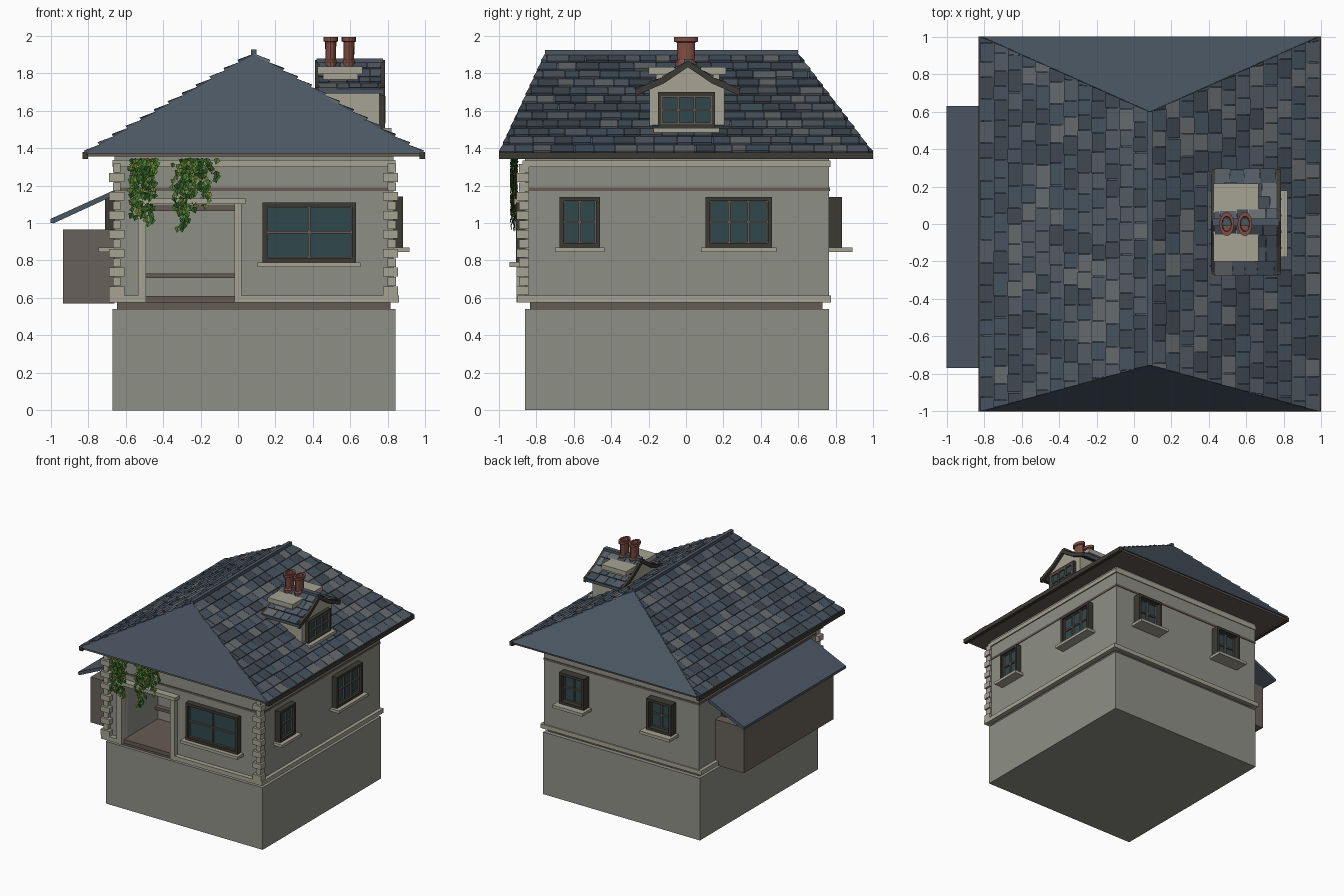
import bpy, bmesh, random
from mathutils import Vector

if "Cube" in bpy.data.objects:
    bpy.data.objects.remove(bpy.data.objects["Cube"])

random.seed(4)


def mat(name, r, g, b):
    m = bpy.data.materials.new(name)
    m.diffuse_color = (r, g, b, 1)
    m.use_nodes = True
    m.node_tree.nodes["Principled BSDF"].inputs["Base Color"].default_value = m.diffuse_color
    return m


WALL = mat("wall_grey", .27, .28, .24)
CREAM = mat("cream_stone", .38, .37, .29)
BROWN = mat("brown_wood", .13, .105, .085)
SHED = mat("shed_brown", .14, .12, .10)
DARK = mat("dark_frame", .045, .042, .033)
GLASS = mat("glass", .03, .065, .075)
POT = mat("terracotta", .22, .075, .055)
SLATE = mat("slate", .07, .095, .125)
TILES = [mat("tile_%d" % i, *c) for i, c in enumerate(
    [(.06, .085, .115), (.085, .105, .13), (.05, .065, .085), (.13, .145, .155)])]
LEAVES = [mat("leaf_%d" % i, *c) for i, c in enumerate(
    [(.04, .14, .02), (.08, .22, .03), (.02, .08, .015), (.2, .24, .04)])]


def finish(name, bm, mats, fix=True):
    if fix:
        bmesh.ops.recalc_face_normals(bm, faces=bm.faces)
    me = bpy.data.meshes.new(name)
    bm.to_mesh(me)
    bm.free()
    for m in mats:
        me.materials.append(m)
    ob = bpy.data.objects.new(name, me)
    bpy.context.collection.objects.link(ob)
    return ob


def hull(bm, low, high, index=0):
    """Closed solid between two matching outlines."""
    a, b = [[bm.verts.new(p) for p in ring] for ring in (low, high)]
    n = len(a)
    faces = [bm.faces.new(a[::-1]), bm.faces.new(b)]
    faces += [bm.faces.new((a[i], a[(i + 1) % n], b[(i + 1) % n], b[i])) for i in range(n)]
    for f in faces:
        f.material_index = index


def boxes(name, items, m):
    bm = bmesh.new()
    for x0, x1, y0, y1, z0, z1 in items:
        q = [(x0, y0), (x1, y0), (x1, y1), (x0, y1)]
        hull(bm, [(x, y, z0) for x, y in q], [(x, y, z1) for x, y in q])
    return finish(name, bm, [m])


def prism(name, pts, axis, a, b, m):
    """Extrude an outline along x (points are y,z) or y (points are x,z)."""
    put = (lambda p, d: (d, p[0], p[1])) if axis == 'x' else (lambda p, d: (p[0], d, p[1]))
    bm = bmesh.new()
    hull(bm, [put(p, a) for p in pts], [put(p, b) for p in pts])
    return finish(name, bm, [m])


def ring(x0, x1, y0, y1, z0, z1, t=.05):
    return [(x0, x1, y0, y0 + t, z0, z1), (x0, x1, y1 - t, y1, z0, z1),
            (x0, x0 + t, y0 + t, y1 - t, z0, z1), (x1 - t, x1, y0 + t, y1 - t, z0, z1)]


def tile_slope(name, eave_a, eave_b, ridge_a, ridge_b, rows, width, thick=.014):
    """Staggered slates covering a sloped quad, trimmed at its slanted ends."""
    ea, eb, ra, rb = map(Vector, (eave_a, eave_b, ridge_a, ridge_b))
    d = (eb - ea).normalized()
    up = ra - ea
    up -= d * up.dot(d)
    nrm = d.cross(up).normalized()
    if nrm.z < 0:
        nrm = -nrm
    length, la, lb = (eb - ea).length, (ra - ea).dot(d), (rb - ea).dot(d)
    bm = bmesh.new()
    for i in range(rows):
        t0, t1 = i / rows, (i + 1) / rows
        lim = [(la * t, length + (lb - length) * t) for t in (t0, t1)]
        s = -width * (.5 if i % 2 else 0)
        while s < length:
            e = s + width * random.uniform(.75, 1.25)
            c = [[min(max(v, lo), hi) for v in (s, e - .003)] for lo, hi in lim]
            s = e
            if c[0][1] - c[0][0] < .006:
                continue
            j = random.uniform(0, .006)
            p = [ea + d * c[0][0] + up * (t0 - .004), ea + d * c[0][1] + up * (t0 - .004),
                 ea + d * c[1][1] + up * t1, ea + d * c[1][0] + up * t1]
            lift = [thick + j, thick + j, .004, .004]
            hull(bm, p, [v + nrm * h for v, h in zip(p, lift)], random.choice((0, 0, 1, 1, 2, 2, 3)))
    finish(name, bm, TILES)


def window(name, face, plane, u0, u1, z0, z1, cols, rows, out=.05, sill=.085):
    """Framed window with glazing bars and a sill on one wall."""
    def at(a, b, o0, o1, c, d):
        o = sorted((plane + face[1] * o0, plane + face[1] * o1))
        return (a, b, *o, c, d) if face[0] == 'y' else (*o, a, b, c, d)
    f = .022
    boxes(name + "_frame", [at(u0, u1, -.02, out, z1 - f, z1), at(u0, u1, -.02, out, z0, z0 + f),
                            at(u0, u0 + f, -.02, out, z0 + f, z1 - f),
                            at(u1 - f, u1, -.02, out, z0 + f, z1 - f)], DARK)
    boxes(name + "_glass", [at(u0 + f, u1 - f, -.02, .018, z0 + f, z1 - f)], GLASS)
    us = [u0 + f + (u1 - u0 - 2 * f) * i / cols for i in range(cols + 1)]
    zs = [z0 + f + (z1 - z0 - 2 * f) * i / rows for i in range(rows + 1)]
    bars = [at(u - .006, u + .006, 0, .032, z0 + f, z1 - f) for u in us]
    bars += [at(u0 + f, u1 - f, 0, .03, z - .006, z + .006) for z in zs]
    boxes(name + "_bars", bars, BROWN)
    boxes(name + "_sill", [at(u0 - .025, u1 + .025, -.01, sill, z0 - .025, z0)], CREAM)


# Base and walls, with an open porch cut into the front
X0, X1, Y0, Y1 = -.66, .83, -.86, .765
boxes("base", [(-.67, .84, -.86, .765, 0, .54)], WALL)
boxes("base_joint", [(-.645, .815, -.835, .73, .54, .575)], BROWN)
boxes("house_back", [(X0, X1, -.4, Y1, .575, 1.36)], WALL)
prism("house_front", [(X0, .575), (-.49, .575), (-.49, 1.09), (-.02, 1.09), (-.02, .575),
                      (X1, .575), (X1, 1.36), (X0, 1.36)], 'y', Y0, -.4, WALL)

# Porch
boxes("porch_floor", [(-.49, -.02, -.87, -.4, .575, .61)], BROWN)
boxes("porch_rail", [(-.49, -.02, -.44, -.4, .705, .73), (-.49, -.02, -.85, -.8, 1.065, 1.1)], BROWN)
boxes("porch_posts", [(-.535, -.49, -.905, -.82, .575, 1.1), (-.02, .02, -.905, -.82, .575, 1.1)], CREAM)
boxes("porch_lintel", [(-.55, .04, -.92, -.82, 1.1, 1.13)], CREAM)

# String courses and corner stones
foot = ring(-.69, .86, -.9, .775, .575, .612)
foot[0] = (-.69, -.535, -.9, -.85, .575, .612)
boxes("foot_moulding", foot + [(.02, .86, -.9, -.85, .575, .612)], CREAM)
boxes("top_moulding", ring(-.67, .84, -.875, .772, 1.3, 1.335), CREAM)
boxes("middle_band", ring(-.665, .835, -.865, .77, 1.172, 1.19), BROWN)
stones = []
for i in range(14):
    z = .614 + i * .0505
    g = .022 if i % 2 else 0
    stones += [(-.69 + g, -.605 - g, -.905 + g / 2, -.84, z, z + .046),
               (.775 + g, .855 - g / 2, -.905 + g / 2, -.84, z, z + .046)]
boxes("corner_stones", stones, CREAM)

# Windows
window("front_window", ('y', -1), Y0, .13, .63, .79, 1.11, 2, 2)
for side, sgn, plane in (("right", 1, X1), ("left", -1, X0)):
    window(side + "_small_window", ('x', sgn), plane, -.675, -.46, .87, 1.14, 2, 2)
    window(side + "_wide_window", ('x', sgn), plane, .105, .46, .87, 1.14, 3, 2)
for i, x in enumerate((.52, -.32)):
    window("back_window_%d" % i, ('y', 1), Y1, x - .12, x + .12, .87, 1.14, 2, 2, .07, .125)

# Hip roof
EX0, EX1, RX, EZ, RZ = -.81, .98, .085, 1.372, 1.9
bm = bmesh.new()
low = [bm.verts.new(p) for p in ((EX0, -1, EZ), (EX1, -1, EZ), (EX1, 1, EZ), (EX0, 1, EZ))]
ra, rb = bm.verts.new((RX, -.755, RZ)), bm.verts.new((RX, .6, RZ))
for f in ((low[0], low[1], ra), (low[1], low[2], rb, ra), (low[2], low[3], rb), (low[3], low[0], ra, rb), low[::-1]):
    bm.faces.new(f)
finish("main_roof", bm, [SLATE])
boxes("soffit", [(EX0, EX1, -.99, .99, 1.355, 1.371)], BROWN)
boxes("gutters", [(-.83, -.8, -1, 1, 1.342, 1.378), (.968, .998, -1, 1, 1.342, 1.378)], DARK)
boxes("ridge_cap", [(RX - .015, RX + .015, -.755, .6, 1.89, 1.925)], SLATE)
for name, x in (("right", EX1), ("left", EX0)):
    tile_slope(name + "_slates", (x, -1, EZ), (x, 1, EZ), (RX, -.755, RZ), (RX, .6, RZ), 12, .1)

# Lean-to on the left
boxes("shed", [(-.935, -.66, -.69, .54, .57, .965)], SHED)
prism("shed_roof", [(-1, 1.0), (-.985, .998), (-.655, 1.15), (-.655, 1.178), (-1, 1.022)], 'y', -.77, .63, SLATE)

# Dormer
C = .01
prism("dormer_wall", [(-.195, 1.485), (.205, 1.485), (.205, 1.735), (C, 1.845), (-.195, 1.735)], 'x', .425, .755, CREAM)
window("dormer_window", ('x', 1), .755, -.15, .155, 1.508, 1.7, 3, 2, .03, .065)


def gable(drop, lift=0):
    half = [(.28, 1.71), (.13, 1.775), (0, 1.863)]
    top = [(C + s * y, z + lift) for s, h in ((-1, half), (1, half[1::-1])) for y, z in h]
    return top + [(y, z - drop) for y, z in top[::-1]]


prism("dormer_roof", gable(.02), 'x', .42, .775, SLATE)
prism("dormer_front_board", gable(.036, .006), 'x', .762, .785, DARK)
prism("dormer_back_board", gable(.036, .006), 'x', .41, .432, DARK)
for s in (-1, 1):
    y0, y1 = C + s * .28, C + s * .13
    boxes("dormer_eave", [(.41, .785, min(y0, y0 - s * .025), max(y0, y0 - s * .025), 1.69, 1.722)], DARK)
    tile_slope("dormer_low_slates", (.432, y0, 1.71), (.762, y0, 1.71), (.432, y1, 1.775), (.762, y1, 1.775), 2, .08, .01)
    tile_slope("dormer_high_slates", (.432, y1, 1.775), (.762, y1, 1.775), (.432, C, 1.863), (.762, C, 1.863), 2, .08, .01)
boxes("dormer_ridge", [(.42, .775, C - .02, C + .02, 1.855, 1.878)], SLATE)

# Chimney with two oval hollow pots
boxes("chimney_stack", [(.455, .64, -.16, .18, 1.345, 1.8)], CREAM)
boxes("chimney_cap", [(.425, .665, -.2, .215, 1.795, 1.835)], CREAM)
PROFILE = [(.034, 1.83), (.034, 1.86), (.028, 1.87), (.03, 1.965), (.039, 1.97), (.039, 1.993), (.025, 1.993), (.022, 1.86)]
for i, x in enumerate((.495, .592)):
    bm = bmesh.new()
    rings = []
    for r, z in PROFILE:
        c = bmesh.ops.create_circle(bm, segments=16, radius=r)["verts"]
        for v in c:
            v.co = (x + v.co.x, v.co.y * 1.65, z)
        rings.append(c)
    for a, b in zip(rings, rings[1:]):
        for k in range(16):
            bm.faces.new((a[k], a[(k + 1) % 16], b[(k + 1) % 16], b[k]))
    bm.faces.new(rings[-1])
    finish("chimney_pot_%d" % i, bm, [POT])

# Ivy: folded leaves along hanging strands
bm = bmesh.new()
strands = [(random.uniform(-.58, -.46), random.uniform(.15, .36)) for _ in range(9)]
strands += [(random.uniform(-.33, -.13), random.uniform(.12, .38)) for _ in range(11)]
strands += [(random.uniform(-.58, -.12), .07) for _ in range(9)]
for x, length in strands:
    z = 1.33
    while z > 1.33 - length:
        c = Vector((x + random.uniform(-.025, .025), random.uniform(-.935, -.9), z))
        a = Vector((random.uniform(-.6, .6), random.uniform(-.5, .1), -1)).normalized() * random.uniform(.014, .021)
        w = a.cross(Vector((0, 1, 0)))
        out = Vector((0, -.007, 0))
        v = [bm.verts.new(p) for p in (c - a, c + w + out - a * .3, c + a, c - w + out - a * .3)]
        m = random.choice((0, 0, 1, 1, 2, 3))
        for f in ((v[0], v[2], v[1]), (v[0], v[3], v[2])):
            bm.faces.new(f).material_index = m
        z -= random.uniform(.01, .022)
finish("ivy", bm, LEAVES, False)
